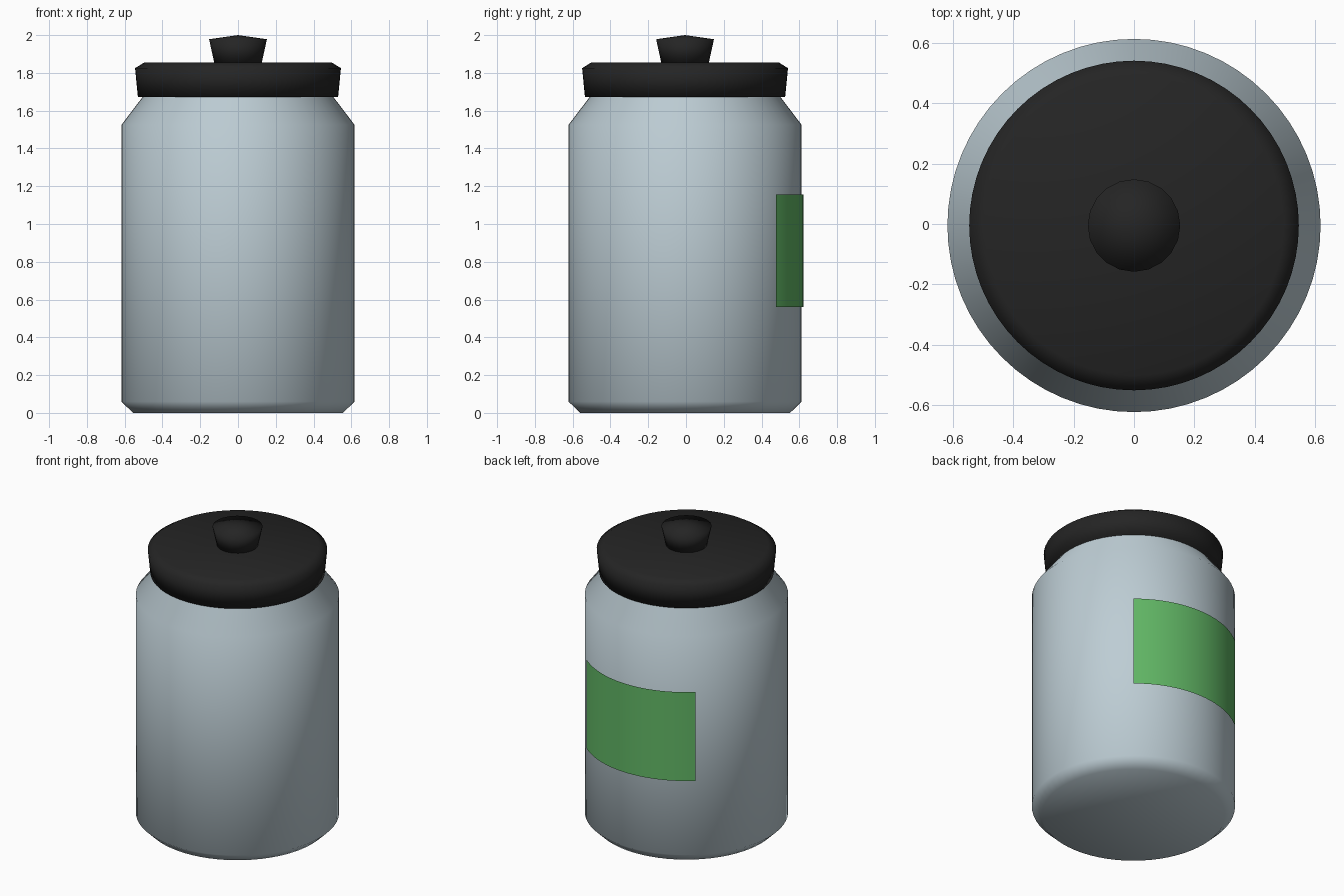
import bpy, bmesh, math

if "Cube" in bpy.data.objects:
    bpy.data.objects.remove(bpy.data.objects["Cube"])

CY = -0.005  # jar axis sits slightly forward, as the label adds depth at the back


def material(name, color):
    m = bpy.data.materials.new(name)
    m.diffuse_color = (*color, 1)
    m.use_nodes = True
    m.node_tree.nodes["Principled BSDF"].inputs["Base Color"].default_value = m.diffuse_color
    return m


def finish(name, bm, mat, outward=True):
    if outward:
        bmesh.ops.recalc_face_normals(bm, faces=bm.faces)
    for f in bm.faces:
        f.smooth = True
    me = bpy.data.meshes.new(name)
    bm.to_mesh(me)
    bm.free()
    me.materials.append(mat)
    ob = bpy.data.objects.new(name, me)
    ob.location.y = CY
    bpy.context.collection.objects.link(ob)
    return ob


def lathe(name, profile, mat, segments):
    """Spin a (radius, height) profile around z; radius 0 closes an end."""
    bm = bmesh.new()
    verts = [bm.verts.new((r, 0, z)) for r, z in profile]
    edges = [bm.edges.new(p) for p in zip(verts, verts[1:])]
    bmesh.ops.spin(bm, geom=verts + edges, cent=(0, 0, 0), axis=(0, 0, 1),
                   angle=math.tau, steps=segments)
    bmesh.ops.remove_doubles(bm, verts=bm.verts, dist=1e-4)
    return finish(name, bm, mat)


glass = material("pale blue grey", (0.51, 0.61, 0.66))
black = material("black", (0.018, 0.018, 0.018))
green = material("label green", (0.12, 0.47, 0.13))

# Jar: chamfered base, straight wall, sloped shoulder, neck inside the lid
lathe("jar_body", [(0, 0), (0.556, 0), (0.617, 0.06), (0.617, 1.525),
                   (0.503, 1.675), (0.503, 1.80), (0, 1.80)], glass, 64)

# Lid: slightly flared side with a chamfered top edge
lathe("lid", [(0, 1.673), (0.53, 1.673), (0.545, 1.825),
              (0.495, 1.856), (0, 1.856)], black, 64)

# Knob: flared sides and a shallow pointed cap
lathe("lid_knob", [(0, 1.85), (0.125, 1.85), (0.153, 1.978), (0, 2.0)], black, 20)

# Label: curved sheet wrapped around the back
bm = bmesh.new()
steps = 20
columns = []
for i in range(steps + 1):
    a = math.radians(50 + 80 * i / steps)
    columns.append([bm.verts.new((0.627 * math.cos(a), 0.627 * math.sin(a), z))
                    for z in (0.56, 1.155)])
for a, b in zip(columns, columns[1:]):
    bm.faces.new((a[0], b[0], b[1], a[1]))
finish("back_label", bm, green, outward=False)
